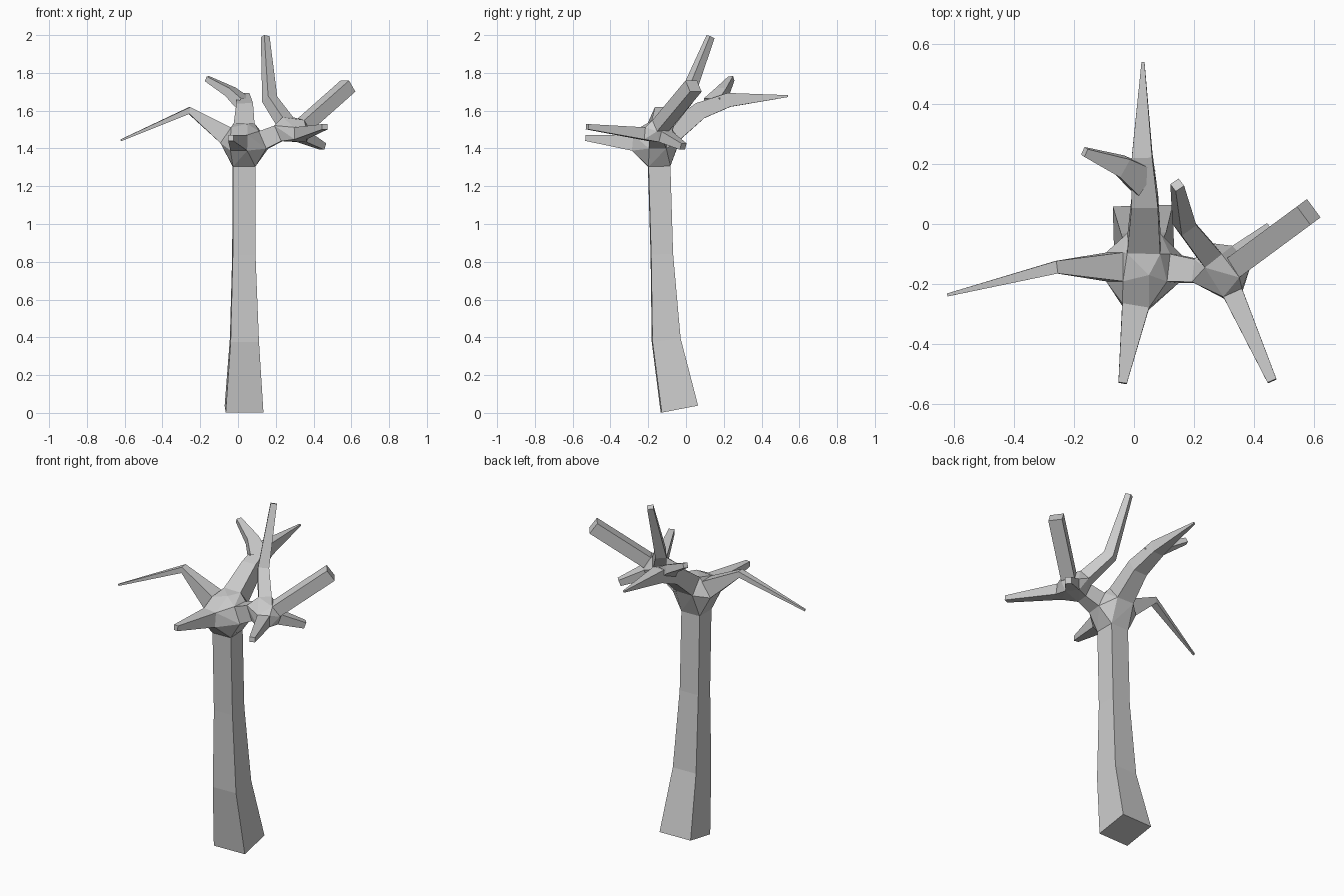
import bpy, bmesh
from mathutils import Vector

if "Cube" in bpy.data.objects:
    bpy.data.objects.remove(bpy.data.objects["Cube"])


def finish(name, bm):
    bmesh.ops.recalc_face_normals(bm, faces=bm.faces[:])
    me = bpy.data.meshes.new(name)
    bm.to_mesh(me)
    bm.free()
    bpy.context.collection.objects.link(bpy.data.objects.new(name, me))


def limb(name, rings, cap_start=False, cap_end=True):
    """Four-sided tube; each ring is (x, y, z, half width, half height).
    Returns the corner points of every ring."""
    pts = [Vector(r[:3]) for r in rings]
    n = len(pts)
    segs = [(pts[i + 1] - pts[i]).normalized() for i in range(n - 1)]
    side = segs[0].cross(Vector((0, 0, 1))).normalized()
    bm = bmesh.new()
    corners, loops = [], []
    for i, r in enumerate(rings):
        t = (segs[max(i - 1, 0)] + segs[min(i, n - 2)]).normalized()
        side = (side - t * side.dot(t)).normalized()
        up = side.cross(t)
        ring = [pts[i] + side * (a * r[3]) + up * (b * r[4])
                for a, b in ((-1, -1), (1, -1), (1, 1), (-1, 1))]
        corners.append(ring)
        loops.append([bm.verts.new(p) for p in ring])
    for a, b in zip(loops, loops[1:]):
        for k in range(4):
            j = (k + 1) % 4
            bm.faces.new((a[k], a[j], b[j], b[k]))
    if cap_start:
        bm.faces.new(loops[0][::-1])
    if cap_end:
        bm.faces.new(loops[-1])
    finish(name, bm)
    return corners


def crotch(name, rings, extra=()):
    """Faceted knot joining the open limb ends."""
    bm = bmesh.new()
    owner = {}
    for i, ring in enumerate(rings):
        for p in ring:
            owner[bm.verts.new(p)] = i
    for p in extra:
        owner[bm.verts.new(p)] = -1
    bmesh.ops.convex_hull(bm, input=bm.verts[:])
    inner = [f for f in bm.faces
             if len({owner[v] for v in f.verts}) == 1 and owner[f.verts[0]] >= 0]
    bmesh.ops.delete(bm, geom=inner, context='FACES_ONLY')
    loose = [v for v in bm.verts if not v.link_faces]
    bmesh.ops.delete(bm, geom=loose, context='VERTS')
    finish(name, bm)


# Trunk
trunk = limb("trunk", [(.032, -.035, .02, .1, .098), (.034, -.105, .385, .075, .075),
                       (.031, -.128, .84, .06, .058), (.031, -.142, 1.305, .059, .058)],
             cap_start=True, cap_end=False)

# Main branches
left = limb("left_branch", [(-.065, -.143, 1.47, .048, .05), (-.258, -.144, 1.601, .021, .018),
                            (-.62, -.236, 1.443, .005, .005)])
front = limb("front_branch", [(.005, -.275, 1.43, .045, .042), (-.038, -.53, 1.455, .014, .015)])
back = limb("back_branch", [(.033, -.065, 1.49, .055, .055), (.036, .075, 1.6, .044, .045),
                            (.027, .228, 1.657, .034, .037), (.03, .54, 1.677, .005, .005)])
limb("back_twig", [(.03, .145, 1.64, .05, .03), (-.04, .192, 1.7, .034, .024),
                   (-.165, .24, 1.77, .014, .014)])
arm = limb("right_arm", [(.135, -.148, 1.445, .046, .05), (.215, -.157, 1.48, .038, .045)],
           cap_end=False)
crotch("main_crotch", [trunk[-1], left[0], front[0], back[0], arm[0]],
       [(.05, -.17, 1.53)])

# Branches of the right arm
rising = limb("rising_branch", [(.25, -.105, 1.54, .036, .034), (.168, -.002, 1.66, .03, .03),
                                (.144, .13, 1.992, .017, .016)])
thick = limb("thick_branch", [(.345, -.135, 1.52, .038, .036), (.582, .04, 1.73, .038, .036)])
reach = limb("right_front_branch", [(.33, -.232, 1.48, .034, .032), (.46, -.523, 1.515, .016, .014)])
short = limb("short_branch", [(.345, -.108, 1.462, .038, .03), (.45, -.015, 1.41, .018, .018)])
crotch("arm_crotch", [arm[1], rising[0], thick[0], reach[0], short[0]])
